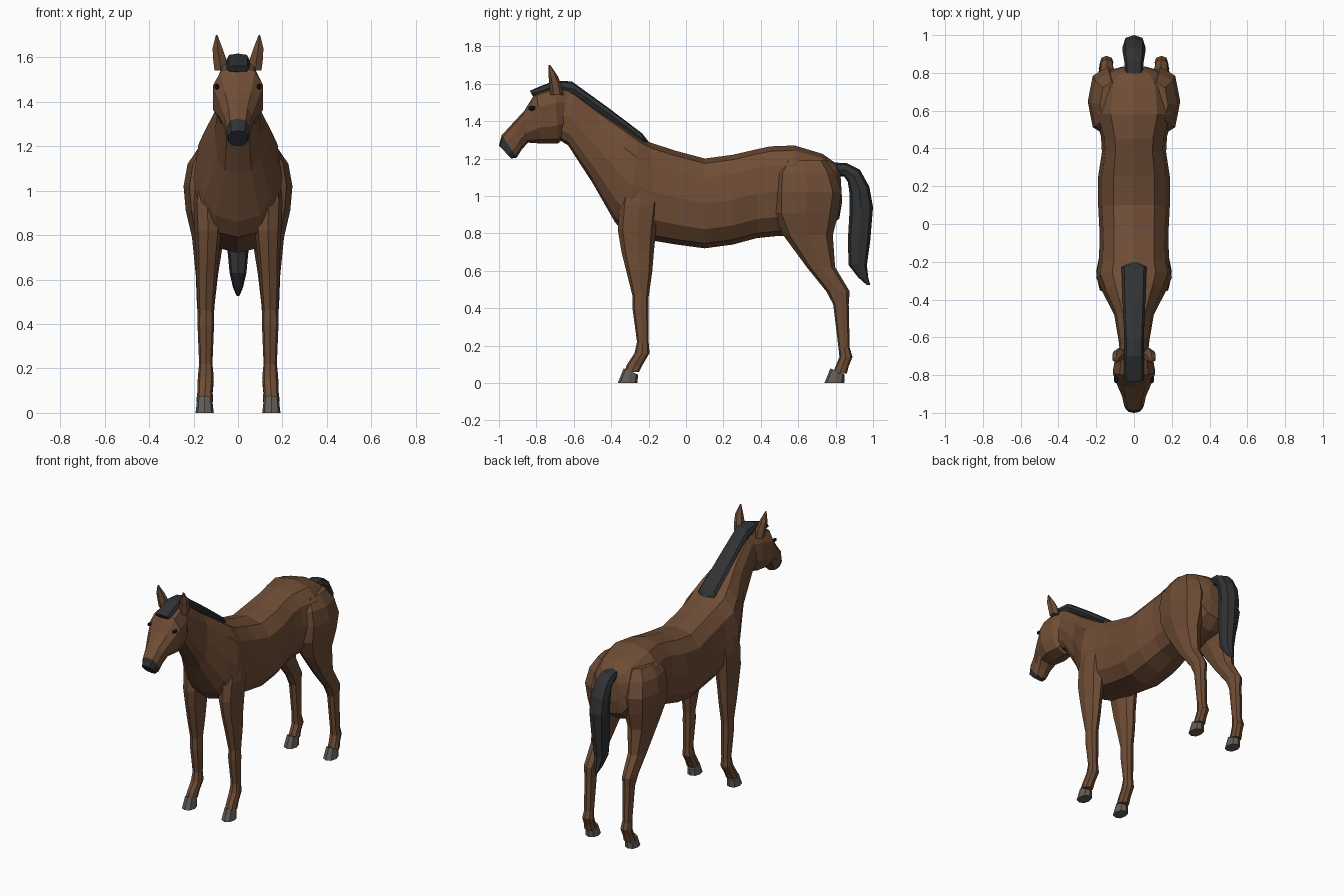
import bpy, bmesh, math
from mathutils import Matrix, Vector


def material(name, rgb):
    m = bpy.data.materials.new(name)
    m.diffuse_color = (*rgb, 1)
    return m


brown = material("brown coat", (0.158, 0.074, 0.036))
dark = material("charcoal hair", (0.03, 0.032, 0.034))
horn = material("grey hoof", (0.12, 0.108, 0.095))
black = material("black eye", (0.012, 0.01, 0.009))


def finish(bm, name, mats, mirror=False):
    bmesh.ops.recalc_face_normals(bm, faces=bm.faces)
    mesh = bpy.data.meshes.new(name)
    bm.to_mesh(mesh)
    bm.free()
    for m in mats:
        mesh.materials.append(m)
    ob = bpy.data.objects.new(name, mesh)
    bpy.context.collection.objects.link(ob)
    if mirror:
        mod = ob.modifiers.new("other side", 'MIRROR')
        mod.use_mirror_merge = False
    return ob


def loft(name, sections, mats, sides=8, power=0.85, mirror=False, rule=None):
    """Skin rings; each is (y1, z1, y2, z2, centre x, half width)."""
    bm = bmesh.new()
    sgn = lambda v: math.copysign(abs(v) ** power, v) if abs(v) > 1e-6 else 0
    rings = []
    for y1, z1, y2, z2, xc, hw in sections:
        a, b = Vector((xc, y1, z1)), Vector((xc, y2, z2))
        ring = []
        for i in range(sides):
            t = 2 * math.pi * i / sides
            p = (a + b) / 2 + (a - b) / 2 * sgn(math.cos(t))
            ring.append(bm.verts.new(p + Vector((hw * sgn(math.sin(t)), 0, 0))))
        rings.append(ring)
    for r, s in zip(rings, rings[1:]):
        for i in range(sides):
            j = (i + 1) % sides
            bm.faces.new((r[i], r[j], s[j], s[i]))
    bm.faces.new(rings[0])
    bm.faces.new(rings[-1])
    if rule:
        for f in bm.faces:
            f.material_index = rule(f.calc_center_median())
    return finish(bm, name, mats, mirror)


def leg(name, rows):
    """Horizontal rings: (z, front y, back y, centre x, half width)."""
    return loft(name, [(f, z, b, z, x, w) for z, f, b, x, w in rows],
                [brown], 8, 0.85, True)


# Torso and neck: top point, bottom point, half width
loft("torso_and_neck", [
    (.825, 1.13, .835, .97, 0, .07),
    (.80, 1.175, .82, .88, 0, .14),
    (.73, 1.225, .75, .82, 0, .195),
    (.58, 1.27, .60, .79, 0, .215),
    (.45, 1.265, .48, .785, 0, .175),
    (.38, 1.25, .38, .775, 0, .17),
    (.25, 1.22, .25, .74, 0, .19),
    (.10, 1.20, .10, .72, 0, .19),
    (-.05, 1.24, -.05, .74, 0, .182),
    (-.19, 1.285, -.17, .76, 0, .185),
    (-.25, 1.32, -.32, .79, 0, .20),
    (-.32, 1.37, -.38, .86, 0, .172),
    (-.46, 1.46, -.50, 1.07, 0, .105),
    (-.60, 1.56, -.63, 1.27, 0, .082),
    (-.72, 1.58, -.71, 1.32, 0, .07)], [brown], 12, 0.8)

# Head with dark muzzle tip
loft("head", [
    (-.61, 1.58, -.64, 1.32, 0, .06),
    (-.70, 1.595, -.685, 1.28, 0, .10),
    (-.80, 1.56, -.77, 1.28, 0, .117),
    (-.865, 1.455, -.845, 1.285, 0, .09),
    (-.93, 1.385, -.88, 1.245, 0, .065),
    (-.985, 1.325, -.905, 1.205, 0, .055),
    (-1.0, 1.27, -.935, 1.20, 0, .045)], [brown, dark], 10, 0.8,
    rule=lambda c: int(c.y < -.91 and c.z < 1.315 and c.y + c.z < .335))

# Ears
loft("ears", [
    (-.725, 1.54, -.655, 1.54, .078, .032),
    (-.73, 1.585, -.665, 1.59, .082, .034),
    (-.735, 1.64, -.685, 1.64, .092, .026),
    (-.735, 1.70, -.725, 1.70, .096, .004)], [brown], 6, 1, True)

# Eyes
bm = bmesh.new()
bmesh.ops.create_icosphere(bm, subdivisions=1, radius=1, matrix=Matrix.Translation(
    (.095, -.822, 1.468)) @ Matrix.Diagonal((.013, .024, .014, 1)))
finish(bm, "eyes", [black], True)

# Mane with forelock
loft("mane", [
    (-.20, 1.29, -.205, 1.27, 0, .012),
    (-.235, 1.335, -.22, 1.27, 0, .066),
    (-.42, 1.475, -.40, 1.40, 0, .06),
    (-.61, 1.612, -.59, 1.53, 0, .052),
    (-.70, 1.617, -.70, 1.56, 0, .052),
    (-.79, 1.582, -.78, 1.53, 0, .054),
    (-.835, 1.562, -.82, 1.535, 0, .05)], [dark], 8, 0.7)

# Tail
loft("tail", [
    (.77, 1.18, .79, 1.10, 0, .045),
    (.86, 1.175, .845, 1.105, 0, .05),
    (.93, 1.14, .865, 1.075, 0, .058),
    (.98, 1.05, .875, 1.01, 0, .062),
    (1.0, .94, .875, .93, 0, .06),
    (.985, .76, .865, .76, 0, .05),
    (.967, .63, .87, .63, 0, .038),
    (.975, .56, .92, .565, 0, .022),
    (.985, .525, .965, .525, 0, .006)], [dark], 8, 0.8)

# Front legs
leg("front_legs", [
    (1.10, -.33, -.13, .12, .065),
    (.95, -.355, -.145, .138, .062),
    (.82, -.365, -.16, .135, .06),
    (.70, -.345, -.172, .138, .05),
    (.60, -.32, -.18, .142, .045),
    (.46, -.285, -.20, .145, .036),
    (.39, -.285, -.20, .145, .037),
    (.22, -.262, -.20, .145, .03),
    (.16, -.275, -.195, .145, .036),
    (.10, -.315, -.23, .148, .034),
    (.06, -.33, -.25, .15, .037)])

# Hind legs
leg("hind_legs", [
    (1.19, .52, .75, .12, .06),
    (1.12, .475, .80, .132, .095),
    (1.02, .465, .832, .14, .105),
    (.91, .465, .815, .135, .10),
    (.79, .52, .785, .135, .072),
    (.62, .645, .797, .14, .05),
    (.49, .75, .875, .145, .04),
    (.42, .787, .87, .145, .035),
    (.19, .815, .875, .145, .03),
    (.14, .82, .89, .145, .036),
    (.09, .80, .87, .148, .034),
    (.05, .785, .86, .15, .037)])

# Hooves
for name, y in (("front_hooves", -.365), ("hind_hooves", .74)):
    loft(name, [(y + .032, .078, y + .108, .045, .15, .034),
                (y, 0, y + .106, 0, .15, .041)], [horn], 8, 0.85, True)
